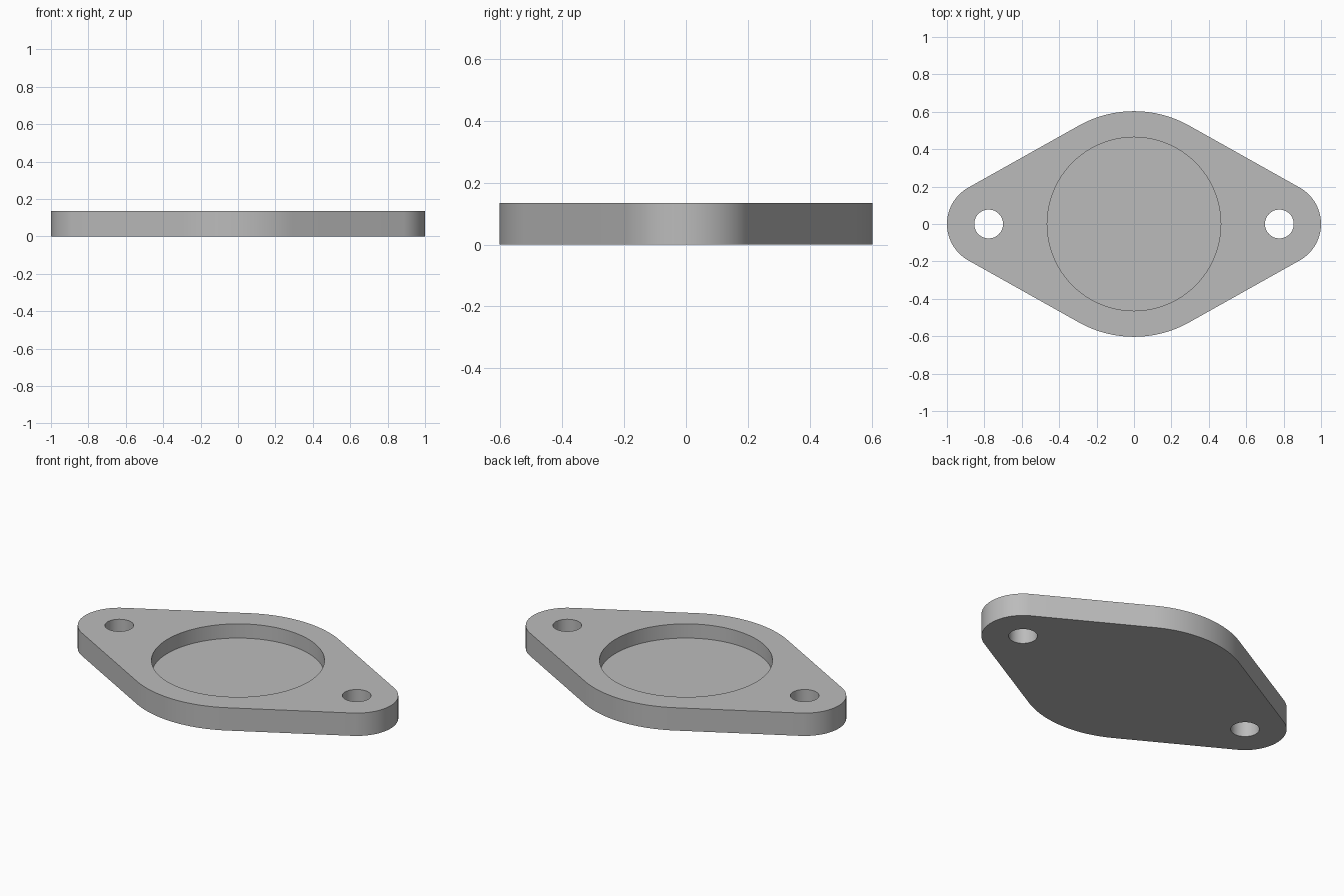
import bpy
import bmesh
from math import acos, cos, sin, pi, radians

cube = bpy.data.objects.get("Cube")
if cube:
    bpy.data.objects.remove(cube)

THICKNESS = 0.135
BODY_RADIUS = 0.603
EAR_RADIUS = 0.223
EAR_X = 1 - EAR_RADIUS
HOLE_RADIUS = 0.077
POCKET_RADIUS = 0.464
POCKET_FLOOR = 0.051

grey = bpy.data.materials.new("plain grey")
grey.use_nodes = True
colour = (0.5, 0.5, 0.5, 1)
grey.diffuse_color = colour
grey.node_tree.nodes["Principled BSDF"].inputs["Base Color"].default_value = colour


def arc(cx, radius, start, end, steps):
    """Points along an arc centred on the x axis."""
    angles = [start + (end - start) * i / steps for i in range(steps + 1)]
    return [(cx + radius * cos(a), radius * sin(a)) for a in angles]


def prism(name, outline, bottom, top):
    """Extrude a closed outline straight up."""
    bm = bmesh.new()
    face = bm.faces.new([bm.verts.new((x, y, bottom)) for x, y in outline])
    result = bmesh.ops.extrude_face_region(bm, geom=[face])
    verts = [v for v in result["geom"] if isinstance(v, bmesh.types.BMVert)]
    bmesh.ops.translate(bm, verts=verts, vec=(0, 0, top - bottom))
    bmesh.ops.recalc_face_normals(bm, faces=bm.faces)
    mesh = bpy.data.meshes.new(name)
    bm.to_mesh(mesh)
    bm.free()
    mesh.materials.append(grey)
    obj = bpy.data.objects.new(name, mesh)
    bpy.context.collection.objects.link(obj)
    return obj


# Plate: a large round body joined to two ears by tangent straight sides
t = acos((BODY_RADIUS - EAR_RADIUS) / EAR_X)
outline = (arc(EAR_X, EAR_RADIUS, -t, t, 32)
           + arc(0, BODY_RADIUS, t, pi - t, 32)
           + arc(-EAR_X, EAR_RADIUS, pi - t, pi + t, 32)
           + arc(0, BODY_RADIUS, pi + t, 2 * pi - t, 32))
plate = prism("flange_plate", outline, 0, THICKNESS)

# Blind round pocket and two through holes
cuts = [("pocket_cutter", 0, POCKET_RADIUS, POCKET_FLOOR, 96),
        ("left_hole_cutter", EAR_X, HOLE_RADIUS, -0.1, 48),
        ("right_hole_cutter", -EAR_X, HOLE_RADIUS, -0.1, 48)]
bpy.context.view_layer.objects.active = plate
for name, x, radius, bottom, sides in cuts:
    circle = arc(x, radius, 0, 2 * pi, sides)[:-1]
    cutter = prism(name, circle, bottom, THICKNESS + 0.1)
    cutter.hide_render = True
    mod = plate.modifiers.new(name, "BOOLEAN")
    mod.operation = "DIFFERENCE"
    mod.solver = "EXACT"
    mod.object = cutter
    bpy.ops.object.modifier_apply(modifier=mod.name)
    bpy.data.objects.remove(cutter)

# Smooth walls with crisp rims
bpy.ops.object.select_all(action="DESELECT")
plate.select_set(True)
bpy.ops.object.shade_smooth_by_angle(angle=radians(30))
